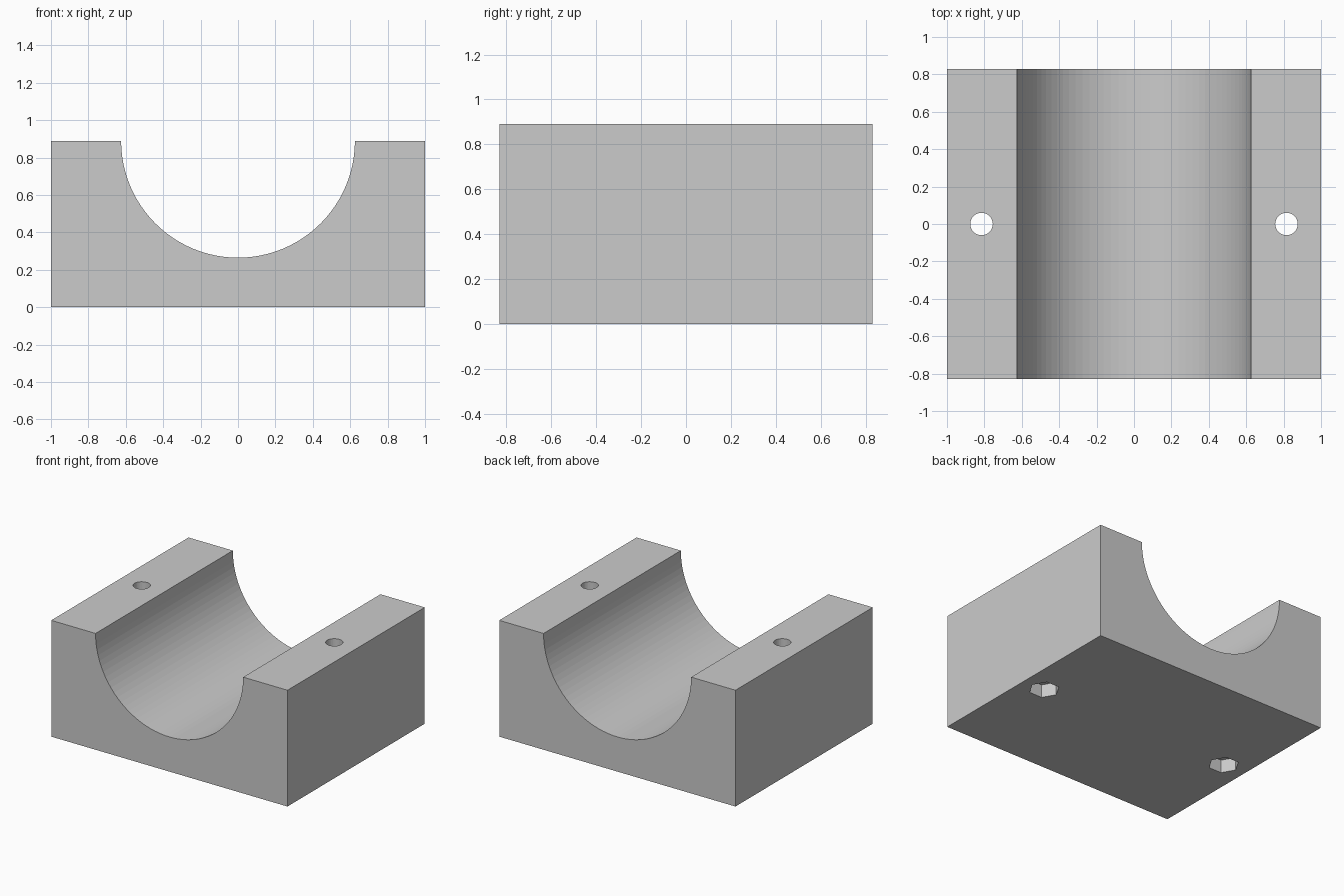
import bpy, bmesh
from math import pi, cos, sin

if "Cube" in bpy.data.objects:
    bpy.data.objects.remove(bpy.data.objects["Cube"], do_unlink=True)

HALF_X, HALF_Y, HEIGHT = 1.0, 0.83, 0.89
GROOVE_R, GROOVE_STEPS = 0.625, 48
BOLT_X, BOLT_R = 0.815, 0.06
NUT_R, NUT_DEPTH = 0.108, 0.1

grey = bpy.data.materials.new("plain grey")
grey.use_nodes = True
colour = (0.6, 0.6, 0.6, 1)
grey.diffuse_color = colour
grey.node_tree.nodes["Principled BSDF"].inputs["Base Color"].default_value = colour

# Saddle block: U-shaped profile extruded front to back
profile = [(-HALF_X, 0), (HALF_X, 0), (HALF_X, HEIGHT)]
for i in range(GROOVE_STEPS + 1):
    a = pi * i / GROOVE_STEPS
    profile.append((GROOVE_R * cos(a), HEIGHT - GROOVE_R * sin(a)))
profile.append((-HALF_X, HEIGHT))

bm = bmesh.new()
front = bm.faces.new([bm.verts.new((x, -HALF_Y, z)) for x, z in profile])
back = bmesh.ops.extrude_face_region(bm, geom=[front])["geom"]
bmesh.ops.translate(bm, vec=(0, 2 * HALF_Y, 0),
                    verts=[g for g in back if isinstance(g, bmesh.types.BMVert)])
bmesh.ops.recalc_face_normals(bm, faces=bm.faces)
mesh = bpy.data.meshes.new("saddle_block")
bm.to_mesh(mesh)
bm.free()
block = bpy.data.objects.new("saddle_block", mesh)
bpy.context.collection.objects.link(block)
mesh.materials.append(grey)


def drill(name, x, sides, radius, bottom, top):
    """Cut a vertical prism out of the block."""
    bpy.ops.mesh.primitive_cylinder_add(
        vertices=sides, radius=radius, depth=top - bottom,
        location=(x, 0, (top + bottom) / 2),
        rotation=(0, 0, pi / 2))
    cutter = bpy.context.object
    cutter.name = name
    cutter.hide_render = True
    cutter.data.materials.append(grey)
    cut = block.modifiers.new(name, "BOOLEAN")
    cut.operation, cut.solver, cut.object = "DIFFERENCE", "EXACT", cutter
    bpy.context.view_layer.objects.active = block
    bpy.ops.object.modifier_apply(modifier=name)
    bpy.data.objects.remove(cutter, do_unlink=True)


# Bolt holes with hexagonal nut pockets underneath
for side, x in (("left", BOLT_X), ("right", -BOLT_X)):
    drill(side + "_bolt_hole", x, 32, BOLT_R, -0.1, HEIGHT + 0.1)
    drill(side + "_nut_pocket", x, 6, NUT_R, -0.1, NUT_DEPTH)
